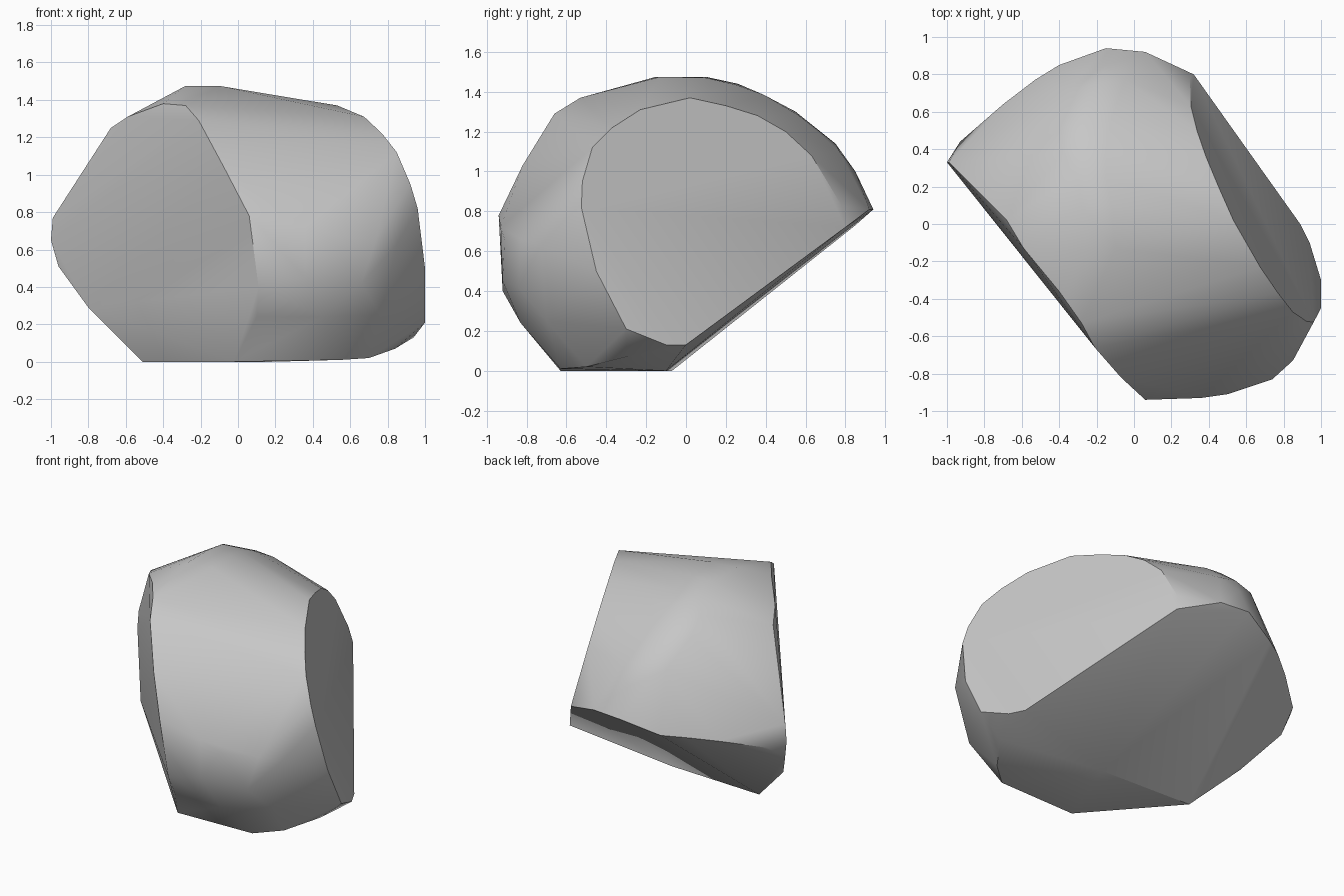
import bpy, bmesh, math

cube = bpy.data.objects.get("Cube")
if cube:
    bpy.data.objects.remove(cube, do_unlink=True)

# Stone colour
stone = bpy.data.materials.new("stone_grey")
stone.use_nodes = True
colour = (0.57, 0.57, 0.57, 1)
stone.diffuse_color = colour
stone.node_tree.nodes["Principled BSDF"].inputs["Base Color"].default_value = colour


def right_cut(y, z):
    """Point on the sloping flat cut at the back left."""
    return (min(1, 0.925 - 0.28 * z - 0.505 * y), y, z)


# Rim of the flat cut facing front right
front_rim = [
    (-.51, -.07, 0), (-.8, .08, .29), (-.96, .29, .51), (-1, .33, .65), (-.99, .33, .77),
    (-.68, .02, 1.25), (-.59, -.13, 1.31), (-.4, -.36, 1.38), (-.28, -.53, 1.37),
    (-.21, -.66, 1.29), (-.07, -.82, 1.03), (.06, -.94, .78), (.11, -.92, .4),
    (.1, -.83, .24), (-.02, -.63, 0),
]
# Rim of the opposite cut, as y and z
back_rim = [right_cut(y, z) for y, z in (
    (.02, 1.37), (.2, 1.33), (.36, 1.28), (.5, 1.2), (.63, 1.08), (.78, .83), (.8, .72),
    (-.23, 1.31), (-.37, 1.22), (-.47, 1.12), (-.52, .95), (-.525, .82), (-.45, .5),
    (-.3, .21), (-.1, .13), (0, .13))]
# Rounded crown running down the back
crown = [(-.28, -.15, 1.475), (-.1, -.13, 1.475), (-.28, .1, 1.475), (-.12, .1, 1.47),
         (-.3, .26, 1.44), (-.15, .25, 1.435), (-.38, .38, 1.375), (-.15, .39, 1.385),
         (-.4, .52, 1.28), (-.25, .55, 1.3), (-.12, .56, 1.285),
         (-.35, .72, 1.12), (-.2, .75, 1.14), (-.05, .77, 1.1), (-.15, .85, 1)]
# Back edge above the sloping underside
back_edge = [(-.93, .44, .63), (-.7, .64, .69), (-.53, .77, .72), (-.4, .85, .73),
             (-.15, .94, .81), (.06, .92, .81)]
# Rounded front shoulder and the base
shoulder = [(.36, -.93, .72), (.36, -.92, .45), (.5, -.91, .66), (.74, -.83, .66),
            (.66, -.84, .42), (.85, -.73, .63), (.45, -.83, .24), (.76, -.7, .25)]
base = [(.18, -.1, 0), (.55, -.63, .01), (.7, -.5, .02), (.84, -.3, .07)]

bm = bmesh.new()
for p in front_rim + back_rim + crown + back_edge + shoulder + base:
    bm.verts.new(p)
hull = bmesh.ops.convex_hull(bm, input=bm.verts)
loose = set(hull["geom_interior"]) | set(hull["geom_unused"])
bmesh.ops.delete(bm, geom=[v for v in loose if isinstance(v, bmesh.types.BMVert)], context='VERTS')
bmesh.ops.recalc_face_normals(bm, faces=bm.faces)

mesh = bpy.data.meshes.new("boulder")
bm.to_mesh(mesh)
bm.free()
mesh.materials.append(stone)
boulder = bpy.data.objects.new("boulder", mesh)
bpy.context.collection.objects.link(boulder)
bpy.context.view_layer.objects.active = boulder
boulder.select_set(True)
bpy.ops.object.shade_smooth_by_angle(angle=math.radians(35))
